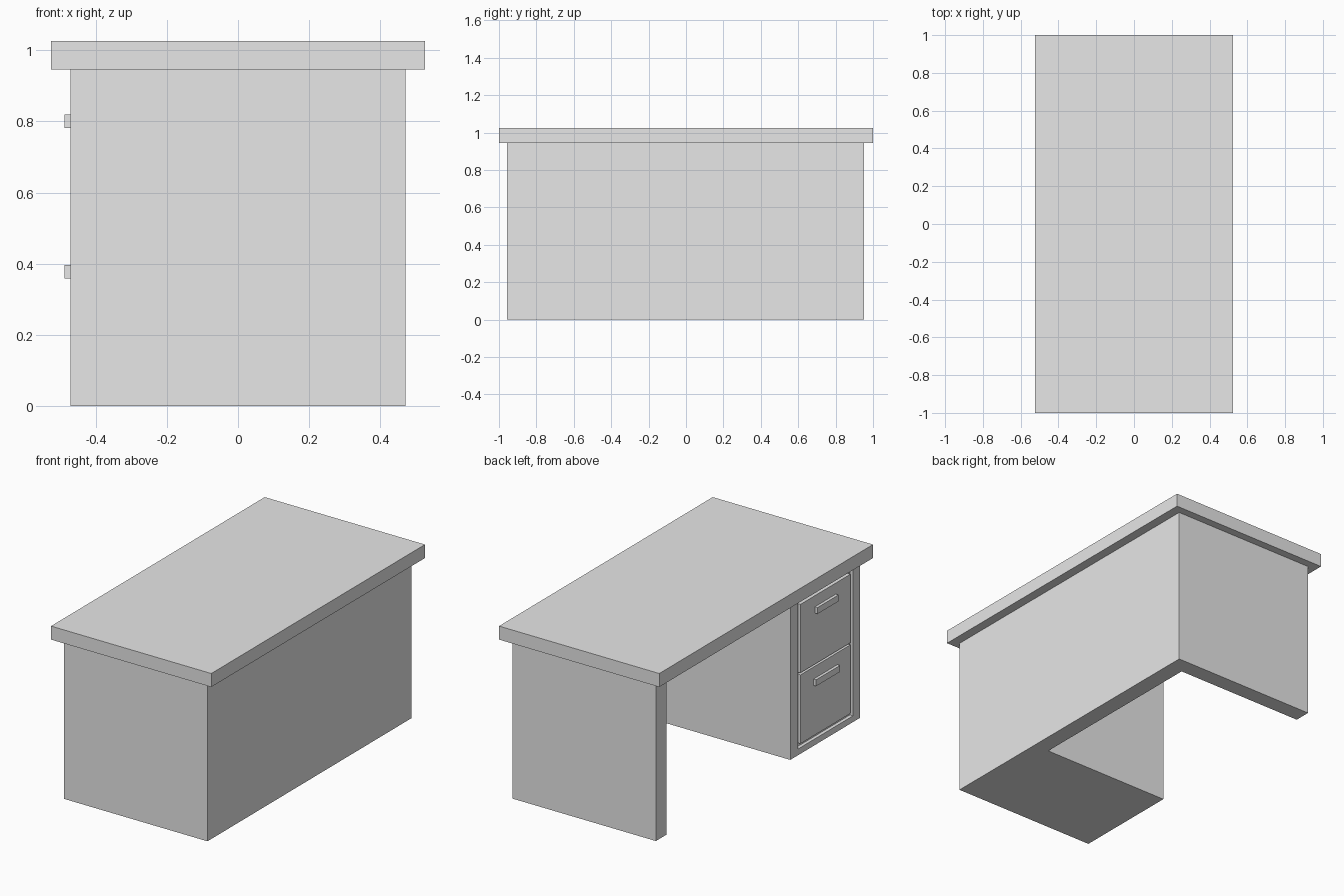
import bpy, bmesh
from mathutils import Vector

cube = bpy.data.objects.get("Cube")
if cube:
    bpy.data.objects.remove(cube, do_unlink=True)

# Single painted finish
grey = bpy.data.materials.new("light_grey")
grey.use_nodes = True
colour = (0.8, 0.8, 0.8, 1)
grey.diffuse_color = colour
grey.node_tree.nodes["Principled BSDF"].inputs["Base Color"].default_value = colour


def add_object(name, bm):
    bmesh.ops.recalc_face_normals(bm, faces=bm.faces)
    mesh = bpy.data.meshes.new(name)
    bm.to_mesh(mesh)
    bm.free()
    mesh.materials.append(grey)
    obj = bpy.data.objects.new(name, mesh)
    bpy.context.collection.objects.link(obj)
    return obj


def box(name, low, high):
    low, high = Vector(low), Vector(high)
    bm = bmesh.new()
    bmesh.ops.create_cube(bm, size=1)
    bmesh.ops.scale(bm, vec=high - low, verts=bm.verts)
    bmesh.ops.translate(bm, vec=(low + high) / 2, verts=bm.verts)
    return add_object(name, bm)


FRONT = -0.47          # plane of the drawer side
UNDERSIDE = 0.945      # bottom of the desktop
PED_LOW, PED_HIGH = -0.957, -0.305
OPEN_LOW, OPEN_HIGH = -0.891, -0.377
OPEN_BOTTOM, OPEN_TOP = 0.037, 0.908
RECESS = 0.02

# Desktop slab
box("desktop", (-0.525, -1, UNDERSIDE), (0.525, 1, 1.025))

# Body: pedestal, back panel and end leg as one extruded outline
outline = [(FRONT, PED_LOW), (0.47, PED_LOW), (0.47, 0.953), (FRONT, 0.953),
           (FRONT, 0.855), (0.37, 0.855), (0.37, PED_HIGH), (FRONT, PED_HIGH)]
bm = bmesh.new()
base = bm.faces.new([bm.verts.new((x, y, 0)) for x, y in outline])
top = bmesh.ops.extrude_face_region(bm, geom=[base], use_keep_orig=True)
top_verts = [g for g in top["geom"] if isinstance(g, bmesh.types.BMVert)]
bmesh.ops.translate(bm, vec=(0, 0, UNDERSIDE), verts=top_verts)
bmesh.ops.recalc_face_normals(bm, faces=bm.faces)

# Drawer opening: inset the pedestal front and push it inward
front = next(f for f in bm.faces
             if f.normal.x < -0.9 and f.calc_center_median().y < PED_HIGH
             and abs(f.calc_center_median().x - FRONT) < 0.01)
bmesh.ops.inset_individual(bm, faces=[front], thickness=0.03)
middle = front.calc_center_median()
for v in front.verts:
    v.co.y = OPEN_LOW if v.co.y < middle.y else OPEN_HIGH
    v.co.z = OPEN_BOTTOM if v.co.z < middle.z else OPEN_TOP
pushed = bmesh.ops.extrude_discrete_faces(bm, faces=[front])["faces"][0]
bmesh.ops.translate(bm, vec=(RECESS, 0, 0), verts=pushed.verts)
add_object("desk_body", bm)

# Drawers with bar handles: name, bottom, top, handle height, handle half length
gap = 0.023
centre = (OPEN_LOW + OPEN_HIGH) / 2
for name, low, high, handle_z, half in (
        ("lower", OPEN_BOTTOM + gap, 0.467, 0.377, 0.112),
        ("upper", 0.479, OPEN_TOP - gap, 0.8, 0.098)):
    box(name + "_drawer", (FRONT, OPEN_LOW + gap, low),
        (FRONT + RECESS, OPEN_HIGH - gap, high))
    box(name + "_handle", (FRONT - 0.017, centre - half, handle_z - 0.019),
        (FRONT, centre + half, handle_z + 0.019))
